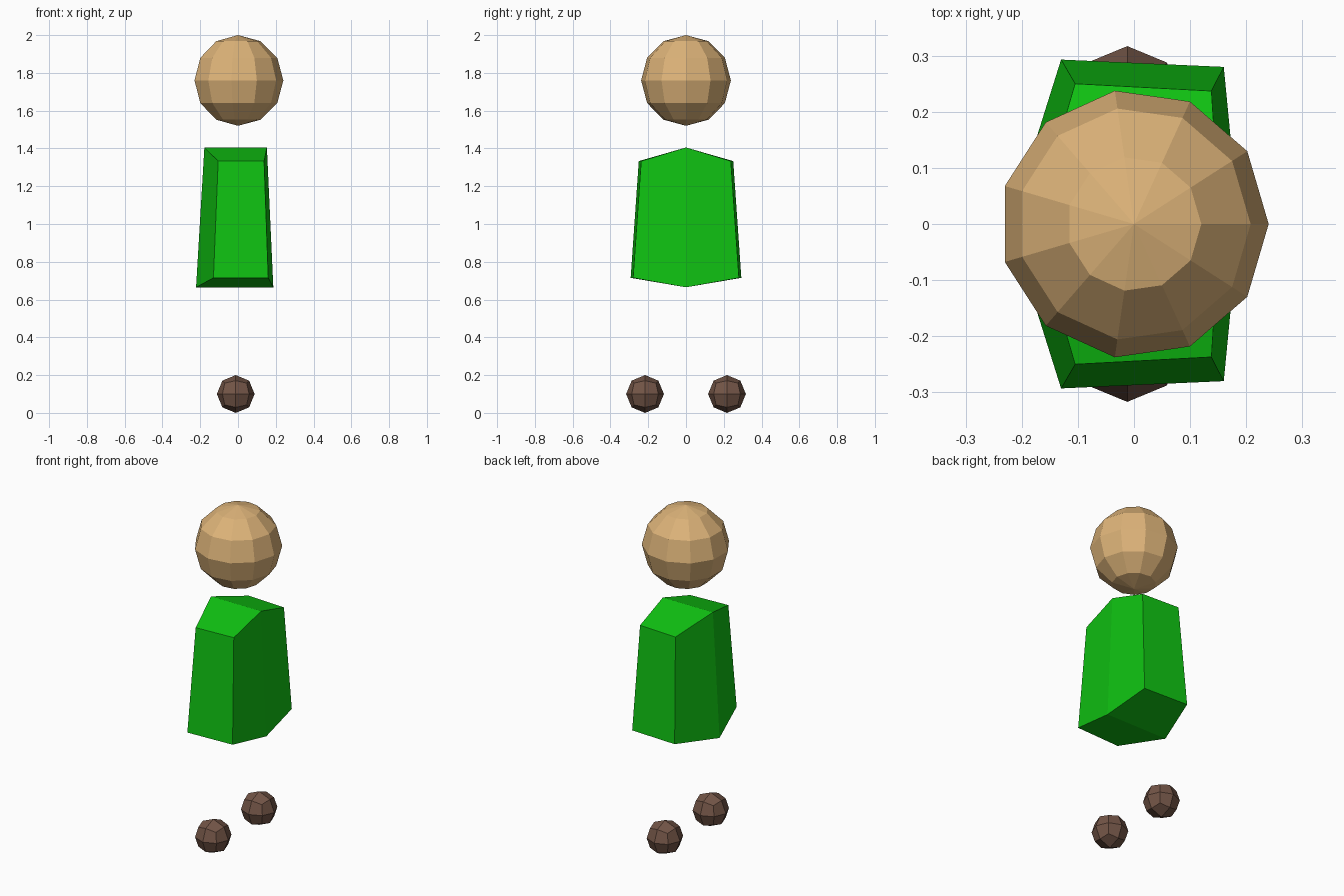
import bpy
import bmesh
from math import atan2
from mathutils import Matrix

if "Cube" in bpy.data.objects:
    bpy.data.objects.remove(bpy.data.objects["Cube"], do_unlink=True)


def make_material(name, colour):
    mat = bpy.data.materials.new(name)
    mat.use_nodes = True
    mat.diffuse_color = (*colour, 1)
    mat.node_tree.nodes["Principled BSDF"].inputs["Base Color"].default_value = (*colour, 1)
    return mat


def finish(bm, name, mat, location=(0, 0, 0)):
    bmesh.ops.recalc_face_normals(bm, faces=bm.faces)
    mesh = bpy.data.meshes.new(name)
    bm.to_mesh(mesh)
    bm.free()
    mesh.materials.append(mat)
    obj = bpy.data.objects.new(name, mesh)
    obj.location = location
    bpy.context.collection.objects.link(obj)
    return obj


tan = make_material("tan skin", (0.72, 0.45, 0.19))
green = make_material("green cloth", (0.005, 0.54, 0.006))
brown = make_material("brown leather", (0.17, 0.09, 0.062))

# Head: faceted ball, turned so that one column of points lies on +x
bm = bmesh.new()
bmesh.ops.create_uvsphere(bm, u_segments=11, v_segments=6, radius=0.24)
point = max(bm.verts, key=lambda v: v.co.xy.length).co
turn = Matrix.Rotation(-atan2(point.y, point.x), 3, "Z")
bmesh.ops.rotate(bm, verts=bm.verts, matrix=turn)
finish(bm, "head", tan, (0, 0, 1.76))

# Body: end panel, wide middle section and mirrored end panel, joined by quads
end = [(-0.13, 0.293, 0.715), (0.16, 0.28, 0.715), (0.138, 0.237, 1.333), (-0.105, 0.25, 1.333)]
middle = [(-0.222, 0, 0.665), (0.187, 0, 0.665), (0.153, 0, 1.405), (-0.178, 0, 1.405)]
bm = bmesh.new()
front = [bm.verts.new((x, -y, z)) for x, y, z in end]
centre = [bm.verts.new(p) for p in middle]
back = [bm.verts.new(p) for p in end]
for a, b in ((front, centre), (centre, back)):
    for i in range(4):
        j = (i + 1) % 4
        bm.faces.new((a[i], a[j], b[j], b[i]))
bm.faces.new(front)
bm.faces.new(back)
finish(bm, "body", green)

# Feet: once-divided cubes rounded into balls
for name, side in (("front_foot", -1), ("back_foot", 1)):
    bm = bmesh.new()
    bmesh.ops.create_cube(bm, size=1)
    bmesh.ops.subdivide_edges(bm, edges=bm.edges, cuts=1, use_grid_fill=True)
    for v in bm.verts:
        v.co = v.co.normalized() * 0.1
    finish(bm, name, brown, (-0.012, side * 0.217, 0.1))
